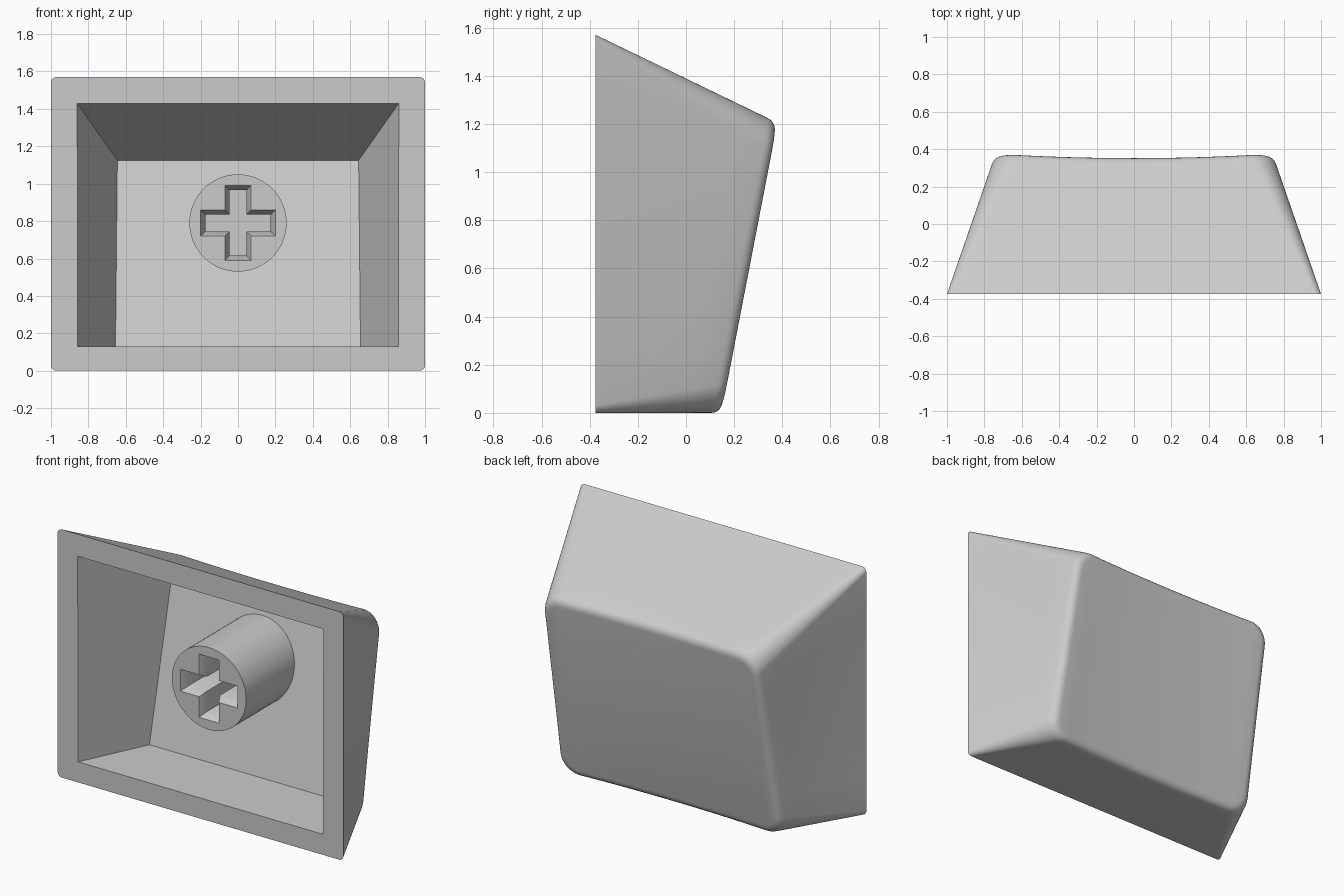
import bpy, bmesh
from math import sin, cos, pi
from mathutils import Vector

cube = bpy.data.objects.get("Cube")
if cube:
    bpy.data.objects.remove(cube)

grey = bpy.data.materials.new("light grey plastic")
grey.use_nodes = True
GREY = (0.6, 0.6, 0.6, 1)
grey.diffuse_color = GREY
grey.node_tree.nodes["Principled BSDF"].inputs["Base Color"].default_value = GREY

FRONT = -0.375           # plane of the open rim
ARC, EDGE, SIDE = 10, 14, 7


def finish(bm, name):
    bmesh.ops.recalc_face_normals(bm, faces=bm.faces)
    mesh = bpy.data.meshes.new(name)
    bm.to_mesh(mesh)
    bm.free()
    mesh.materials.append(grey)
    ob = bpy.data.objects.new(name, mesh)
    bpy.context.collection.objects.link(ob)
    bpy.ops.object.select_all(action="DESELECT")
    ob.select_set(True)
    bpy.context.view_layer.objects.active = ob
    bpy.ops.object.shade_smooth_by_angle(angle=pi / 6)
    return ob


def outline(hx, z0, z1, r):
    """Rounded rectangle as (x, z): lower path, right side, upper path, left side."""
    half = []
    for i in range(ARC + 1):
        a = pi + pi / 2 * i / ARC
        half.append((-hx + r + r * cos(a), r + r * sin(a)))
    mid = [((-1 + 2 * i / EDGE) * (hx - r), 0) for i in range(1, EDGE)]
    half = half + mid + [(-x, d) for x, d in reversed(half)]
    lower = [(x, z0 + d) for x, d in half]
    upper = [(x, z1 - d) for x, d in half]
    rise = [z0 + r + (z1 - z0 - 2 * r) * i / SIDE for i in range(1, SIDE)]
    return (lower + [(hx, z) for z in rise] + upper[::-1]
            + [(-hx, z) for z in reversed(rise)]), len(half)


def on_back(x, z):
    """Place a point on the tilted, dished back surface."""
    x *= 1 - 0.025 * z
    return Vector((x, 0.147 + 0.194 * z - 0.022 * (1 - (x / 0.72) ** 2), z))


def loop(bm, points):
    return [bm.verts.new(p) for p in points]


def bridge(bm, a, b):
    n = len(a)
    for i in range(n):
        j = (i + 1) % n
        bm.faces.new((a[i], a[j], b[j], b[i]))


def fill_between(bm, a, b):
    """Flat face between an outer and an inner loop."""
    edges = [bm.edges.get((l[i - 1], l[i])) for l in (a, b) for i in range(len(l))]
    bmesh.ops.triangle_fill(bm, use_beauty=True, edges=edges, normal=(0, -1, 0))


# Outer shell: loft from the rim to the dished back, with a rounded edge
bm = bmesh.new()
FILLET = 0.045
base, m = outline(1, 0, 1.57, 0.03)
base = [Vector((x, FRONT, z)) for x, z in base]
target = [on_back(*p) for p in outline(0.767, 0, 1.207, 0.125)[0]]
inset = [on_back(*p) for p in outline(0.767 - FILLET, FILLET, 1.207 - FILLET,
                                      0.125 - FILLET)[0]]
wall = [t + (b - t).normalized() * FILLET for b, t in zip(base, target)]
rings = [loop(bm, base)]
for k in range(1, 7):
    rings.append(loop(bm, [b.lerp(w, k / 6) for b, w in zip(base, wall)]))
for k in range(1, 6):
    t = k / 5
    rings.append(loop(bm, [w.lerp(c, t).lerp(c.lerp(e, t), t)
                           for w, c, e in zip(wall, target, inset)]))
for a, b in zip(rings, rings[1:]):
    bridge(bm, a, b)

# Back face in strips running up the dish
last = rings[-1]
lower = last[:m]
right = last[m:m + SIDE - 1]
upper = last[m + SIDE - 1:2 * m + SIDE - 1][::-1]
left = last[2 * m + SIDE - 1:]
for i in range(m - 1):
    strip = [lower[i], lower[i + 1]]
    if i == m - 2:
        strip += right
    strip += [upper[i + 1], upper[i]]
    if i == 0:
        strip += left
    bm.faces.new(strip)

# Cavity with a tilted floor, and the flat rim around it
mouth = loop(bm, [(-0.857, FRONT, 0.13), (0.857, FRONT, 0.13),
                  (0.86, FRONT, 1.43), (-0.86, FRONT, 1.43)])
floor = loop(bm, [(-0.655, 0.05, 0.13), (0.655, 0.05, 0.13),
                  (0.645, 0.26, 1.125), (-0.645, 0.26, 1.125)])
bridge(bm, mouth, floor)
bm.faces.new(floor)
fill_between(bm, rings[0], mouth)
finish(bm, "key_shell")

# Stem with a chamfered cross-shaped socket
CENTRE, TIP = 0.79, -0.29


def circle(y, r=0.26, n=64):
    return [(r * cos(2 * pi * i / n), y, CENTRE + r * sin(2 * pi * i / n))
            for i in range(n)]


def cross(y, arm, w):
    quarter = [(arm, -w), (arm, w), (w, w)]
    points = []
    for _ in range(4):
        points += quarter
        quarter = [(-z, x) for x, z in quarter]
    return [(x, y, CENTRE + z) for x, z in points]


bm = bmesh.new()
tip = loop(bm, circle(TIP))
root = loop(bm, circle(0.25))
for v in root:
    v.co.y = 0.03 + 0.211 * v.co.z     # seat the root just inside the floor
bridge(bm, root, tip)
bm.faces.new(root)
socket = [loop(bm, cross(TIP, 0.2, 0.069)),
          loop(bm, cross(TIP + 0.045, 0.175, 0.046)),
          loop(bm, cross(0.1, 0.175, 0.046))]
for a, b in zip(socket, socket[1:]):
    bridge(bm, a, b)
bm.faces.new(socket[-1])
fill_between(bm, tip, socket[0])
finish(bm, "stem")
